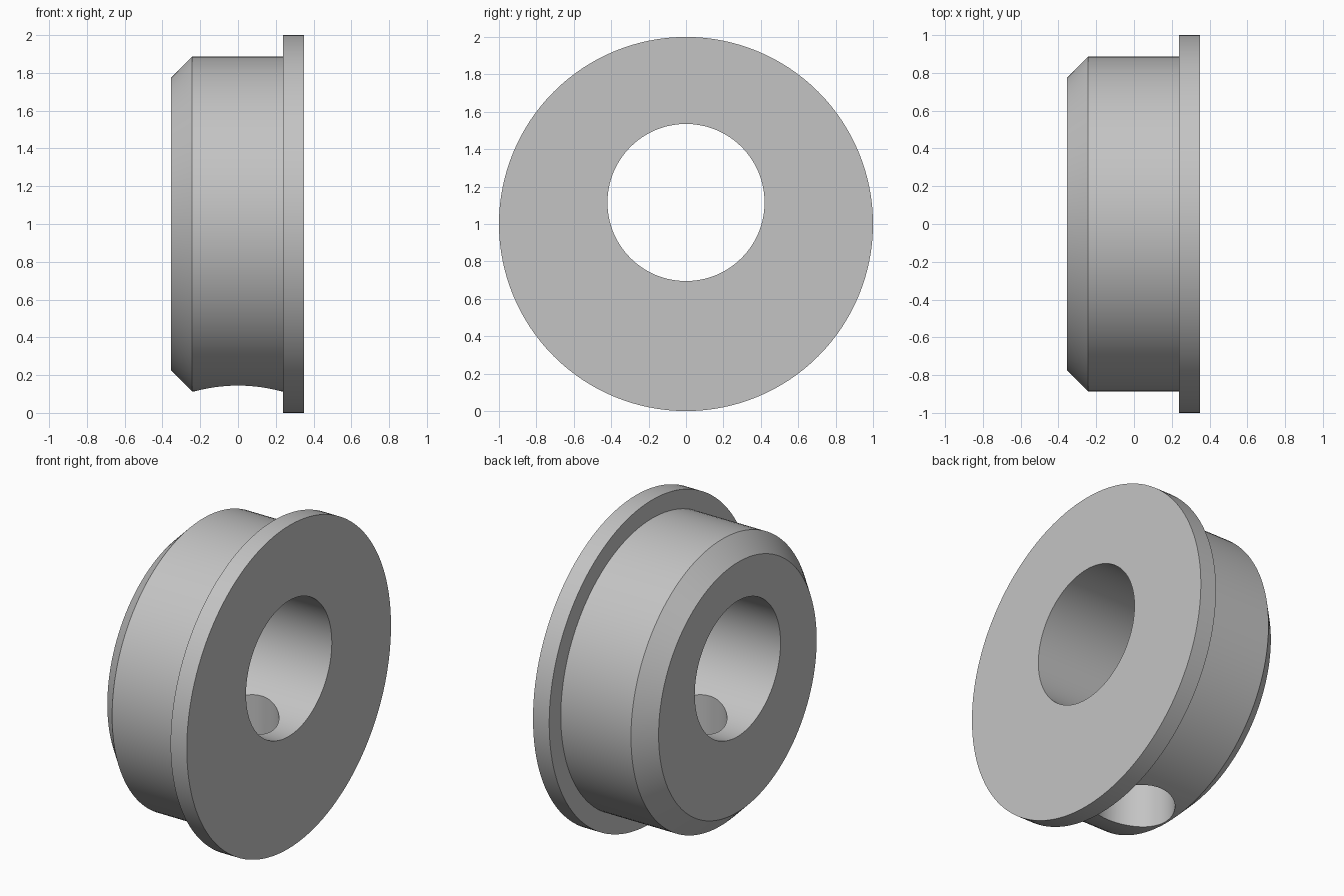
import bpy
import bmesh
from math import radians
from mathutils import Matrix

cube = bpy.data.objects.get("Cube")
if cube:
    bpy.data.objects.remove(cube, do_unlink=True)

SEGMENTS = 128
AXIS_Z = 1.0

grey = bpy.data.materials.new("plain grey")
grey.use_nodes = True
colour = (0.55, 0.55, 0.55, 1)
grey.diffuse_color = colour
grey.node_tree.nodes["Principled BSDF"].inputs["Base Color"].default_value = colour


def add_object(name, bm):
    bmesh.ops.recalc_face_normals(bm, faces=bm.faces)
    mesh = bpy.data.meshes.new(name)
    bm.to_mesh(mesh)
    bm.free()
    mesh.materials.append(grey)
    obj = bpy.data.objects.new(name, mesh)
    bpy.context.collection.objects.link(obj)
    return obj


def cylinder(name, radius, depth, matrix):
    bm = bmesh.new()
    bmesh.ops.create_cone(bm, cap_ends=True, segments=SEGMENTS, radius1=radius,
                          radius2=radius, depth=depth, matrix=matrix)
    return add_object(name, bm)


def turned_solid(name, profile):
    """Solid turned around the x axis from (x, radius) points."""
    bm = bmesh.new()
    rings = []
    for x, radius in profile:
        place = Matrix.Translation((x, 0, AXIS_Z)) @ Matrix.Rotation(radians(90), 4, 'Y')
        ring = bmesh.ops.create_circle(bm, segments=SEGMENTS, radius=radius, matrix=place)
        rings.append(ring["verts"])
    for a, b in zip(rings, rings[1:]):
        for i in range(SEGMENTS):
            j = (i + 1) % SEGMENTS
            bm.faces.new((a[i], a[j], b[j], b[i]))
    bm.faces.new(rings[0])
    bm.faces.new(rings[-1])
    return add_object(name, bm)


# Chamfered body with a flange on its left end
bushing = turned_solid("flanged_bushing", [
    (-0.354, 0.774), (-0.243, 0.886), (0.238, 0.886), (0.238, 1.0), (0.349, 1.0)])

# Off-centre bore along x, and a round hole from the underside into the bore
bore = cylinder("bore_cutter", 0.42, 2,
                Matrix.Translation((0, 0, 1.115)) @ Matrix.Rotation(radians(90), 4, 'Y'))
hole = cylinder("radial_hole_cutter", 0.23, 1.1, Matrix.Translation((0, 0, 0.55)))

for cutter in (bore, hole):
    cutter.hide_render = True
    cut = bushing.modifiers.new(cutter.name, 'BOOLEAN')
    cut.operation = 'DIFFERENCE'
    cut.solver = 'EXACT'
    cut.object = cutter

# Make the cuts permanent and discard the cutters
bpy.context.view_layer.update()
graph = bpy.context.evaluated_depsgraph_get()
bushing_mesh = bpy.data.meshes.new_from_object(bushing.evaluated_get(graph))
bushing.modifiers.clear()
bushing.data = bushing_mesh
for cutter in (bore, hole):
    bpy.data.objects.remove(cutter, do_unlink=True)

# Smooth round walls, crisp rims
bpy.ops.object.select_all(action='DESELECT')
bushing.select_set(True)
bpy.context.view_layer.objects.active = bushing
bpy.ops.object.shade_smooth_by_angle(angle=radians(25))
